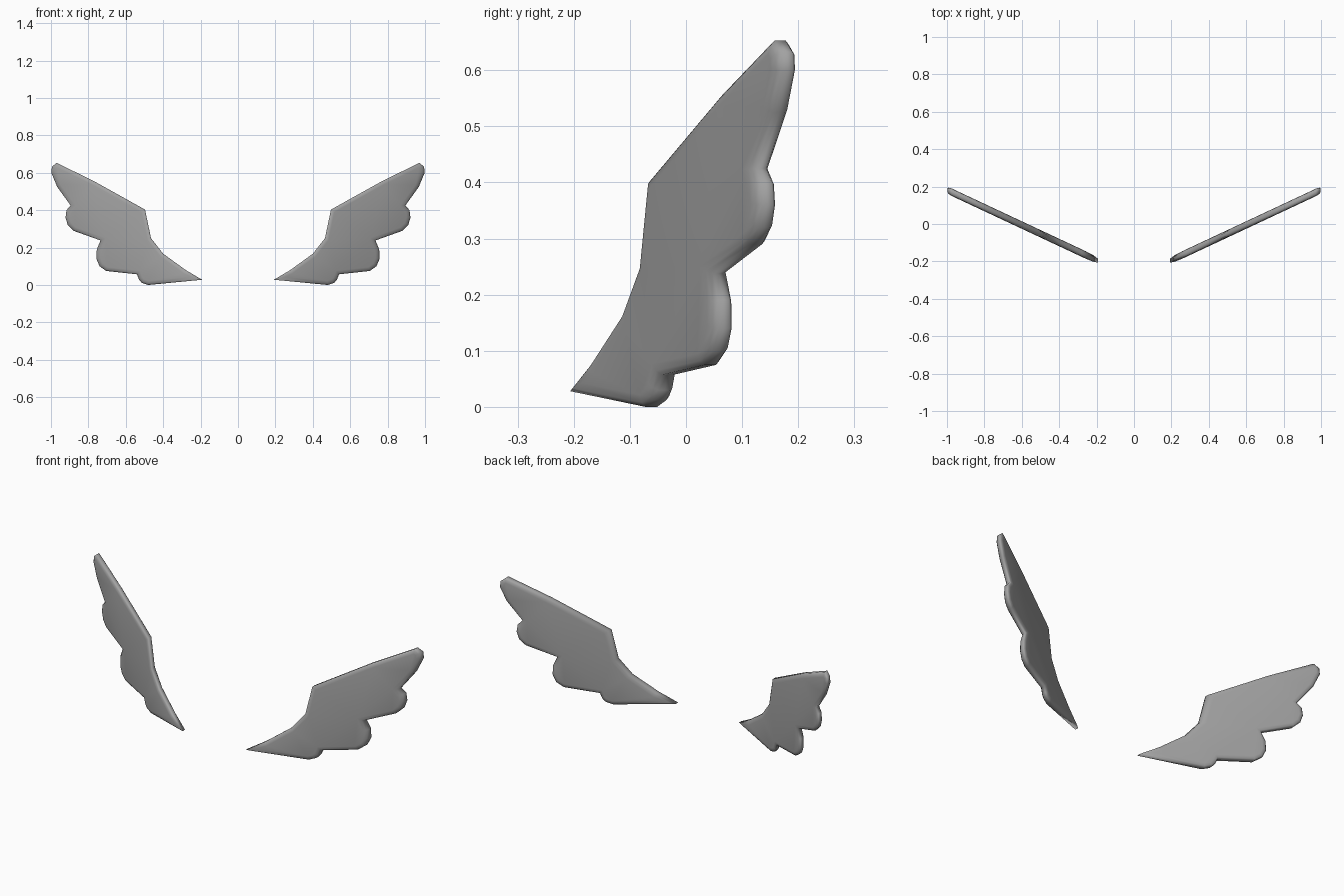
import bpy, bmesh

if "Cube" in bpy.data.objects:
    bpy.data.objects.remove(bpy.data.objects["Cube"])

# Front outline of one wing (x, z), from the root along the top edge and back under the feathers
OUTLINE = [
    (0.192, 0.028), (0.28, 0.08), (0.40, 0.167), (0.465, 0.25), (0.497, 0.403),
    (0.77, 0.555), (0.97, 0.653), (0.995, 0.632), (0.998, 0.60), (0.967, 0.525),
    (0.895, 0.425), (0.917, 0.40), (0.922, 0.36), (0.91, 0.32), (0.88, 0.29),
    (0.735, 0.238), (0.755, 0.19), (0.757, 0.14), (0.74, 0.10), (0.705, 0.075),
    (0.54, 0.057), (0.53, 0.03), (0.515, 0.012), (0.48, 0.0),
]
ROOT_X, ROOT_Y, SWEEP = 0.195, -0.195, 0.468
HALF_THICK = 0.020


def add_side(bm, rim, sign):
    """Softly rounded shell from the thin rim to one flat side of the wing."""
    face = bm.faces.new(rim)
    for inset, height in ((0.005, 0.5), (0.008, 0.86), (0.013, 1.0)):
        bmesh.ops.inset_region(bm, faces=[face], thickness=inset,
                               use_even_offset=True, use_boundary=True)
        for v in face.verts:
            v.co.y = sign * HALF_THICK * height


# Wing body with both sides sharing the rim
bm = bmesh.new()
for sign in (-1, 1):
    add_side(bm, [bm.verts.new((x, 0, z)) for x, z in OUTLINE], sign)
bmesh.ops.remove_doubles(bm, verts=bm.verts, dist=1e-5)

# Sweep the wing backwards
for v in bm.verts:
    v.co.y += ROOT_Y + SWEEP * (v.co.x - ROOT_X)
bmesh.ops.triangulate(bm, faces=[f for f in bm.faces if len(f.verts) > 4])
bmesh.ops.recalc_face_normals(bm, faces=bm.faces)
for f in bm.faces:
    f.smooth = True

mesh = bpy.data.meshes.new("wings")
bm.to_mesh(mesh)
bm.free()
wings = bpy.data.objects.new("wings", mesh)
bpy.context.collection.objects.link(wings)

# Dark grey finish
grey = bpy.data.materials.new("dark_grey")
grey.diffuse_color = (0.36, 0.36, 0.36, 1)
grey.use_nodes = True
grey.node_tree.nodes["Principled BSDF"].inputs["Base Color"].default_value = grey.diffuse_color
mesh.materials.append(grey)

# Opposite wing
mirror = wings.modifiers.new("opposite_wing", 'MIRROR')
mirror.use_axis = (True, False, False)
mirror.use_mirror_merge = False
